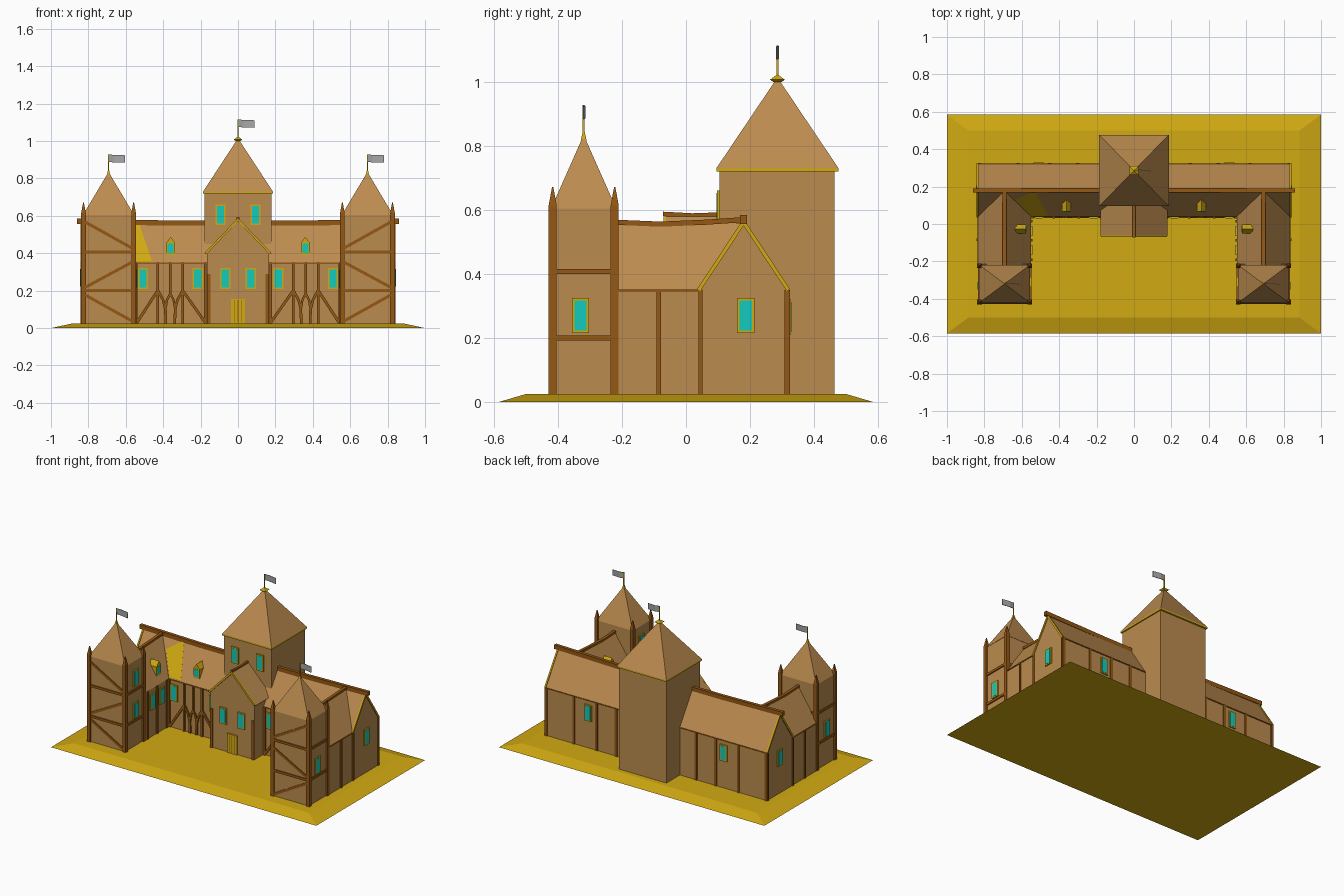
import bpy, bmesh, math
from mathutils import Vector


def material(name, rgb):
    m = bpy.data.materials.new(name)
    m.diffuse_color = (*rgb, 1)
    return m


TAN = material("tan plaster", (0.50, 0.26, 0.078))
YEL = material("ochre yellow", (0.64, 0.40, 0.006))
BRN = material("timber brown", (0.30, 0.098, 0.007))
TEAL = material("teal glass", (0.007, 0.60, 0.52))
GREY = material("flag grey", (0.38, 0.38, 0.38))


def mesh(name, verts, faces, mat):
    me = bpy.data.meshes.new(name)
    me.from_pydata([tuple(v) for v in verts], [], faces)
    bm = bmesh.new()
    bm.from_mesh(me)
    bmesh.ops.recalc_face_normals(bm, faces=bm.faces)
    bm.to_mesh(me)
    bm.free()
    me.materials.append(mat)
    ob = bpy.data.objects.new(name, me)
    bpy.context.collection.objects.link(ob)
    return ob


def loft(name, rings, mat):
    """Skin a list of equal-length rings and cap both ends."""
    n = len(rings[0])
    verts = [v for r in rings for v in r]
    faces = [list(range(n)), list(range(len(verts) - n, len(verts)))]
    for k in range(len(rings) - 1):
        for i in range(n):
            j = (i + 1) % n
            faces.append([k * n + i, k * n + j, (k + 1) * n + j, (k + 1) * n + i])
    return mesh(name, verts, faces, mat)


def rect(x, y, z, hx, hy):
    return [(x - hx, y - hy, z), (x + hx, y - hy, z), (x + hx, y + hy, z), (x - hx, y + hy, z)]


def box(name, x0, x1, y0, y1, z0, z1, mat):
    cx, cy, hx, hy = (x0 + x1) / 2, (y0 + y1) / 2, (x1 - x0) / 2, (y1 - y0) / 2
    return loft(name, [rect(cx, cy, z0, hx, hy), rect(cx, cy, z1, hx, hy)], mat)


def pyramid(name, x, y, z0, hx, hy, z1, mat):
    return mesh(name, rect(x, y, z0, hx, hy) + [(x, y, z1)],
                [[0, 1, 2, 3], [0, 1, 4], [1, 2, 4], [2, 3, 4], [3, 0, 4]], mat)


def prism(name, profile, axis, a, b, mat):
    def place(t):
        return [(t, u, z) if axis == 'x' else (u, t, z) for u, z in profile]
    return loft(name, [place(a), place(b)], mat)


def house(c, h, eave, peak, z0=0.02):
    return [(c - h, z0), (c + h, z0), (c + h, eave), (c, peak), (c - h, eave)]


def beam(name, path, normal, w, d, mat=BRN):
    """Timber along a path: w wide, d deep along the wall normal."""
    pts = [Vector(p) for p in path]
    nv = Vector(normal)
    rings = []
    for i, p in enumerate(pts):
        t = (pts[min(i + 1, len(pts) - 1)] - pts[max(i - 1, 0)]).normalized()
        s = t.cross(nv).normalized() * w / 2
        o = nv * d / 2
        rings.append([p - s - o, p + s - o, p + s + o, p - s + o])
    return loft(name, rings, mat)


def window(name, x, y, z, normal, w=0.054, h=0.11):
    for part, k, t, mat in (("frame", 0, 0.008, YEL), ("pane", 0.016, 0.0095, TEAL)):
        a, b = (w - k) / 2, (h - k) / 2
        if abs(normal[0]) > 0:
            box(name + "_" + part, x - t, x + t, y - a, y + a, z - b, z + b, mat)
        else:
            box(name + "_" + part, x - a, x + a, y - t, y + t, z - b, z + b, mat)


def flag(name, x, y, z0, z1):
    box(name + "_pole", x - 0.003, x + 0.003, y - 0.003, y + 0.003, z0, z1, YEL)
    beam(name + "_cloth", [(x, y, z1 - 0.02), (x + 0.03, y + 0.004, z1 - 0.022),
                           (x + 0.088, y - 0.003, z1 - 0.024)], (0, 1, 0), 0.04, 0.003, GREY)


# Ground slab with sloped rim
loft("ground_slab", [rect(0, 0, 0, 1, 0.585), rect(0, 0, 0.025, 0.885, 0.5)], YEL)

# Main hall with ridge
prism("hall", house(0.18, 0.14, 0.35, 0.565), 'x', -0.835, 0.835, TAN)
beam("hall_ridge", [(-0.86, 0.18, 0.571), (-0.4, 0.18, 0.562), (0, 0.18, 0.56),
                    (0.4, 0.18, 0.562), (0.86, 0.18, 0.571)], (0, 1, 0), 0.028, 0.022)

# Yellow patch on the hall roof beside the left wing
patch = [(-0.635, 0.13), (-0.53, 0.177), (-0.46, 0.043), (-0.55, 0.043)]
hz = [0.35 + (y - 0.04) / 0.14 * 0.215 for x, y in patch]
loft("roof_patch", [[(x, y, z + o) for (x, y), z in zip(patch, hz)] for o in (-0.002, 0.004)], YEL)

# Central tower
box("central_tower", -0.178, 0.178, 0.105, 0.465, 0.02, 0.725, TAN)
box("central_tower_eave", -0.186, 0.186, 0.095, 0.477, 0.72, 0.731, YEL)
pyramid("central_tower_roof", 0, 0.286, 0.731, 0.186, 0.191, 1.015, TAN)
loft("central_finial", [rect(0, 0.286, 1.0, 0.012, 0.012), rect(0, 0.286, 1.008, 0.023, 0.023),
                        rect(0, 0.286, 1.022, 0.004, 0.004)], YEL)
flag("central_flag", 0, 0.286, 1.01, 1.115)

# Front porch with gable roof and plank door
prism("porch", house(0, 0.165, 0.405, 0.575), 'y', -0.058, 0.12, TAN)
prism("porch_roof", [(-0.18, 0.4), (0, 0.588), (0.18, 0.4), (0.165, 0.4), (0, 0.57), (-0.165, 0.4)],
      'y', -0.064, 0.12, TAN)
beam("porch_ridge", [(0, -0.072, 0.588), (0, 0.02, 0.583), (0, 0.106, 0.586)], (1, 0, 0), 0.014, 0.014)
box("door", -0.037, 0.037, -0.066, -0.05, 0.025, 0.155, YEL)
for i in (-1, 0, 1):
    box("door_gap", i * 0.018 - 0.002, i * 0.018 + 0.002, -0.0675, -0.06, 0.03, 0.15, BRN)

for s in (-1, 1):
    # Porch and tower details
    beam("porch_gable_trim", [(s * 0.172, -0.066, 0.4), (0, -0.066, 0.58)], (0, 1, 0), 0.012, 0.008, YEL)
    beam("porch_post", [(s * 0.156, -0.058, 0.02), (s * 0.156, -0.058, 0.29)], (0, 1, 0), 0.018, 0.016)
    window("porch_window", s * 0.068, -0.058, 0.265, (0, 1, 0))
    window("tower_window", s * 0.094, 0.105, 0.607, (0, 1, 0))

    # Hall windows, gable trim and posts
    for x in (0.508, 0.215):
        window("hall_window", s * x, 0.04, 0.265, (0, 1, 0))
    window("hall_back_window", s * 0.51, 0.32, 0.265, (0, 1, 0))
    window("hall_end_window", s * 0.835, 0.187, 0.27, (1, 0, 0))
    for y in (0.04, 0.32):
        beam("gable_trim", [(s * 0.836, y, 0.35), (s * 0.836, 0.18, 0.562)], (1, 0, 0), 0.012, 0.01, YEL)
    for x in (0.83, 0.62, 0.45, 0.30):
        beam("hall_back_post", [(s * x, 0.318, 0.02), (s * x, 0.318, 0.35)], (0, 1, 0), 0.018, 0.016)
    beam("hall_back_eave", [(s * 0.835, 0.32, 0.347), (s * 0.18, 0.32, 0.347)], (0, 1, 0), 0.007, 0.007)
    beam("hall_front_eave", [(s * 0.55, 0.04, 0.347), (s * 0.165, 0.04, 0.347)], (0, 1, 0), 0.007, 0.007)
    for x in (0.43, 0.295, 0.545, 0.175):
        beam("hall_front_post", [(s * x, 0.038, 0.02), (s * x, 0.038, 0.35)], (0, 1, 0), 0.014, 0.016)
    for a, b in ((0.54, 0.43), (0.175, 0.295)):
        beam("hall_brace", [(s * a, 0.038, 0.03), (s * b, 0.038, 0.2)], (0, 1, 0), 0.015, 0.014)
    beam("arch_post", [(s * 0.362, 0.038, 0.17), (s * 0.362, 0.038, 0.35)], (0, 1, 0), 0.013, 0.014)
    for k in (-1, 1):
        beam("arch_brace", [(s * (0.362 + k * dx), 0.038, z) for dx, z in
                            ((0.024, 0.02), (0.026, 0.1), (0.038, 0.15), (0.065, 0.2))],
             (0, 1, 0), 0.014, 0.014)
        beam("arch_curve", [(s * (0.362 + k * dx), 0.038, z) for dx, z in
                            ((0.024, 0.11), (0.018, 0.15), (0.0, 0.185))], (0, 1, 0), 0.012, 0.014)

    # Side wing with ridge, posts and windows
    c = s * 0.692
    prism("wing", house(c, 0.142, 0.35, 0.56), 'y', -0.23, 0.18, TAN)
    beam("wing_ridge", [(c, -0.225, 0.562), (c, -0.08, 0.556), (c, 0.06, 0.562), (c, 0.18, 0.57)],
         (1, 0, 0), 0.016, 0.02)
    for y in (-0.085, 0.045, 0.314):
        beam("wing_outer_post", [(s * 0.834, y, 0.02), (s * 0.834, y, 0.35)], (1, 0, 0), 0.013, 0.014)
    beam("wing_eave", [(s * 0.834, -0.22, 0.348), (s * 0.834, 0.04, 0.348)], (1, 0, 0), 0.007, 0.007)
    for y in (-0.19, -0.088, 0.015):
        beam("wing_inner_post", [(s * 0.55, y, 0.02), (s * 0.55, y, 0.35)], (1, 0, 0), 0.013, 0.014)
    for y in (-0.14, -0.037):
        window("wing_window", s * 0.55, y, 0.265, (1, 0, 0))

    # Dormers on the hall and the wing
    prism("hall_dormer", house(s * 0.36, 0.024, 0.455, 0.488, 0.39), 'y', 0.067, 0.13, YEL)
    box("hall_dormer_pane", s * 0.36 - 0.016, s * 0.36 + 0.016, 0.065, 0.07, 0.402, 0.452, TEAL)
    prism("wing_dormer", house(-0.027, 0.024, 0.455, 0.488, 0.39), 'x', s * 0.577, s * 0.635, YEL)
    xs = sorted((s * 0.575, s * 0.58))
    box("wing_dormer_pane", *xs, -0.043, -0.011, 0.402, 0.452, TEAL)

    # Corner tower with pointed posts and roof
    ty = -0.32
    box("corner_tower", c - 0.135, c + 0.135, ty - 0.1, ty + 0.1, 0.02, 0.605, TAN)
    pyramid("corner_tower_roof", c, ty, 0.605, 0.137, 0.102, 0.835, TAN)
    loft("corner_finial", [rect(c, ty, 0.818, 0.009, 0.009), rect(c, ty, 0.845, 0.003, 0.003)], YEL)
    flag("corner_flag", c, ty, 0.82, 0.928)
    for i in (-1, 1):
        for j in (-1, 1):
            px, py = c + i * 0.134, ty + j * 0.097
            loft("tower_post", [rect(px, py, 0.02, 0.0125, 0.0125), rect(px, py, 0.615, 0.0125, 0.0125),
                                rect(px, py, 0.672, 0.002, 0.002)], BRN)
        for z in (0.2, 0.408):
            beam("tower_rail", [(c - 0.135, ty + i * 0.1, z), (c + 0.135, ty + i * 0.1, z)], (0, 1, 0), 0.016, 0.014)
            beam("tower_side_rail", [(c + i * 0.136, ty - 0.1, z), (c + i * 0.136, ty + 0.1, z)],
                 (1, 0, 0), 0.016, 0.014)
    for z0, z1 in ((0.57, 0.425), (0.215, 0.355), (0.18, 0.035)):
        beam("tower_brace", [(s * 0.822, ty - 0.1, z0), (s * 0.562, ty - 0.1, z1)], (0, 1, 0), 0.016, 0.012)
    window("tower_outer_window", s * 0.827, -0.33, 0.27, (1, 0, 0))
    for z in (0.27, 0.49):
        window("tower_inner_window", s * 0.557, -0.31, z, (1, 0, 0))
